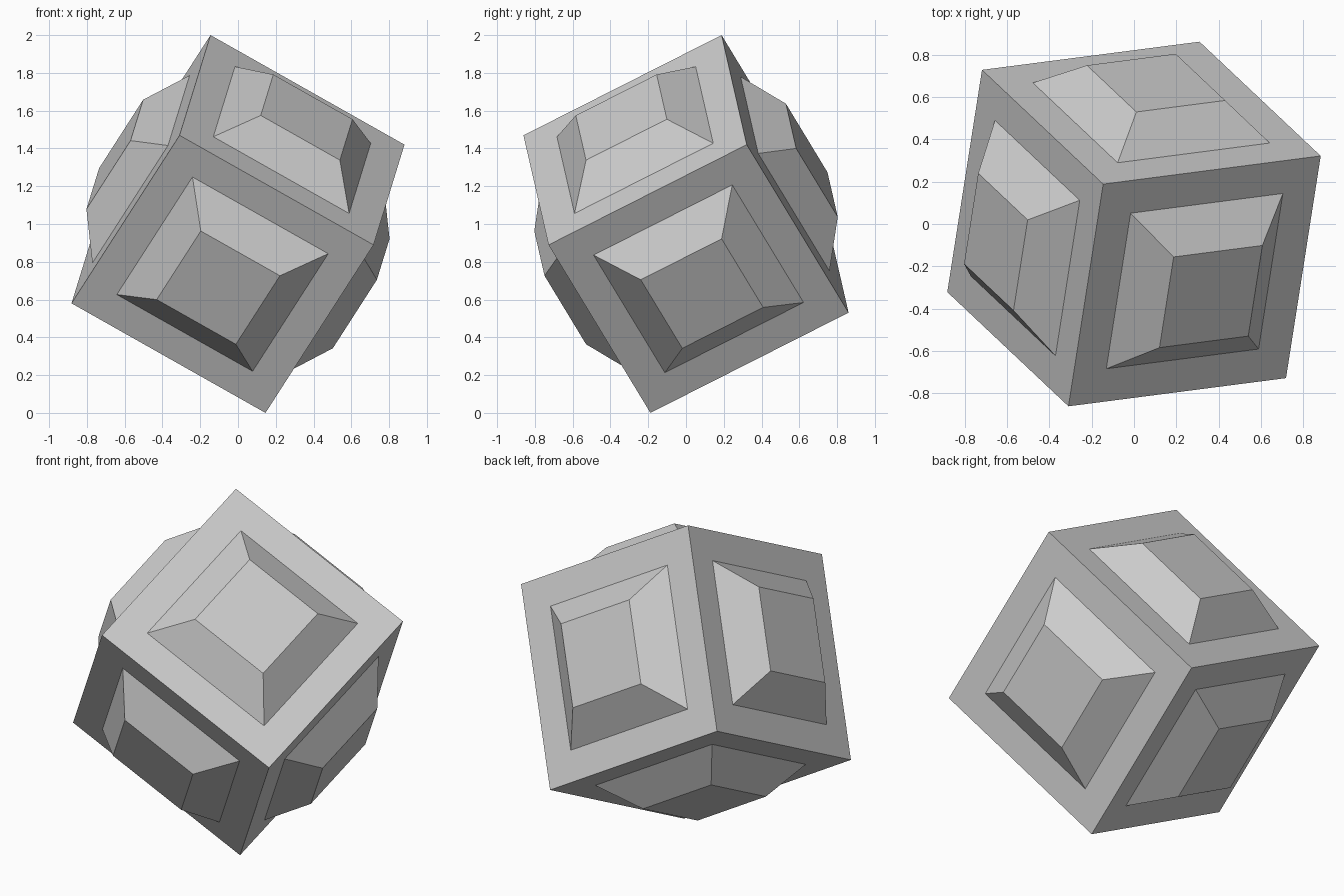
import bpy, bmesh
from mathutils import Matrix, Vector

if "Cube" in bpy.data.objects:
    bpy.data.objects.remove(bpy.data.objects["Cube"])

SIDE = 1.187      # cube edge length
BORDER = 0.15     # flat rim around each panel, as share of edge
SLOPE = 0.146     # width of the panel's sloped sides
RAISE = 0.135     # panel height

# Cube standing on one corner: its edge directions
u = Vector((1.027, 0.133, -0.58)).normalized()
v = Vector((-0.163, -1.047, -0.53))
v = (v - u * v.dot(u)).normalized()
w = u.cross(v)
turn = Matrix((u, v, w)).transposed().to_4x4()

# Cube with a raised bevelled panel on every face
bm = bmesh.new()
bmesh.ops.create_cube(bm, size=1)
faces = bm.faces[:]
bmesh.ops.inset_individual(bm, faces=faces, thickness=BORDER, use_even_offset=True)
bmesh.ops.inset_individual(bm, faces=faces, thickness=SLOPE, depth=RAISE, use_even_offset=True)
bm.transform(Matrix.Translation((0, 0, 1)) @ turn @ Matrix.Scale(SIDE, 4))

# Rest the lowest corner on the ground
low = min(p.co.z for p in bm.verts)
bmesh.ops.translate(bm, verts=bm.verts, vec=(0, 0, -low))
bmesh.ops.recalc_face_normals(bm, faces=bm.faces)

mesh = bpy.data.meshes.new("panelled_cube")
bm.to_mesh(mesh)
bm.free()
bpy.context.collection.objects.link(bpy.data.objects.new("panelled_cube", mesh))
